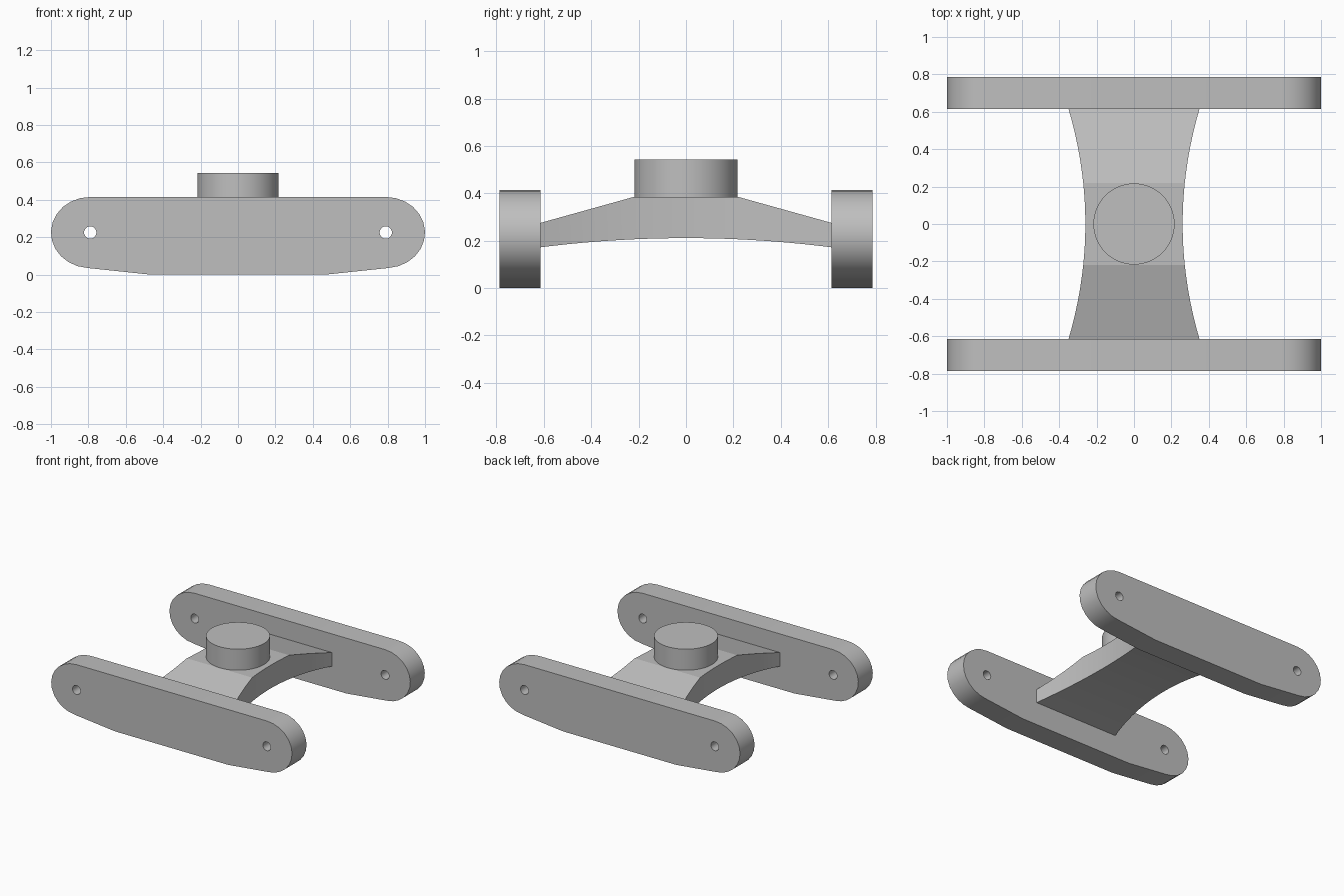
import bpy, bmesh, math

cube = bpy.data.objects.get("Cube")
if cube:
    bpy.data.objects.remove(cube)

grey = bpy.data.materials.new("plain_grey")
grey.use_nodes = True
colour = (0.52, 0.52, 0.52, 1)
grey.diffuse_color = colour
grey.node_tree.nodes["Principled BSDF"].inputs["Base Color"].default_value = colour

HOLE_X, HOLE_Z, HOLE_R = 0.79, 0.225, 0.033
PLATE_INNER, PLATE_OUTER = 0.615, 0.787


def finish(obj, angle):
    """Shade smooth below the given angle and assign the colour."""
    obj.data.materials.clear()
    obj.data.materials.append(grey)
    bpy.ops.object.select_all(action='DESELECT')
    obj.select_set(True)
    bpy.context.view_layer.objects.active = obj
    bpy.ops.object.shade_smooth_by_angle(angle=math.radians(angle))


def arc(cx, cz, rx, rz, start, end, count):
    """Points along an elliptical arc, angles in degrees."""
    angles = [math.radians(start + (end - start) * i / count) for i in range(count + 1)]
    return [(cx + rx * math.cos(a), cz + rz * math.sin(a)) for a in angles]


def side_plate(name, y):
    """Rounded bar outline with two round holes, filled and extruded."""
    right = [(0.47, 0)] + arc(HOLE_X, HOLE_Z, 0.21, 0.19, -86, 90, 12)
    outline = right + [(-x, z) for x, z in reversed(right)]
    holes = [arc(s * HOLE_X, HOLE_Z, HOLE_R, HOLE_R, 0, 345, 23) for s in (-1, 1)]
    curve = bpy.data.curves.new(name, 'CURVE')
    curve.dimensions = '2D'
    curve.fill_mode = 'BOTH'
    curve.extrude = (PLATE_OUTER - PLATE_INNER) / 2
    for loop in [outline] + holes:
        spline = curve.splines.new('POLY')
        spline.points.add(len(loop) - 1)
        for point, (x, z) in zip(spline.points, loop):
            point.co = (x, z, 0, 1)
        spline.use_cyclic_u = True
    obj = bpy.data.objects.new(name, curve)
    bpy.context.collection.objects.link(obj)
    obj.location.y = y
    obj.rotation_euler.x = math.pi / 2
    bpy.ops.object.select_all(action='DESELECT')
    obj.select_set(True)
    bpy.context.view_layer.objects.active = obj
    bpy.ops.object.convert(target='MESH')
    obj = bpy.context.object
    # Weld caps to walls
    bm = bmesh.new()
    bm.from_mesh(obj.data)
    bmesh.ops.remove_doubles(bm, verts=bm.verts, dist=0.0005)
    bmesh.ops.recalc_face_normals(bm, faces=bm.faces)
    bm.to_mesh(obj.data)
    bm.free()
    finish(obj, 30)


middle = (PLATE_INNER + PLATE_OUTER) / 2
side_plate("front_side_plate", -middle)
side_plate("back_side_plate", middle)

# Waisted bridge: flat crown, sloping shoulders, arched underside
CROWN = 0.22
half = [CROWN * i / 4 for i in range(4)]
half += [CROWN + (PLATE_INNER - CROWN) * i / 8 for i in range(9)]
stations = [-y for y in reversed(half[1:])] + half
bm = bmesh.new()
rings = []
for y in stations:
    t = abs(y) / PLATE_INNER
    width = 0.26 + 0.09 * t * t
    slope = max(0, abs(y) - CROWN) / (PLATE_INNER - CROWN)
    top = 0.385 - 0.11 * slope
    bottom = 0.211 - 0.039 * t * t
    corners = ((-width, bottom), (width, bottom), (width, top), (-width, top))
    rings.append([bm.verts.new((x, y, z)) for x, z in corners])
for a, b in zip(rings, rings[1:]):
    for i in range(4):
        j = (i + 1) % 4
        bm.faces.new((a[i], a[j], b[j], b[i]))
bm.faces.new(rings[0])
bm.faces.new(rings[-1])
bmesh.ops.recalc_face_normals(bm, faces=bm.faces)
mesh = bpy.data.meshes.new("bridge")
bm.to_mesh(mesh)
bm.free()
bridge = bpy.data.objects.new("bridge", mesh)
bpy.context.collection.objects.link(bridge)
finish(bridge, 10)

# Round boss on the crown
bpy.ops.mesh.primitive_cylinder_add(vertices=64, radius=0.217, depth=0.17, location=(0, 0, 0.458))
boss = bpy.context.object
boss.name = "centre_boss"
finish(boss, 30)
